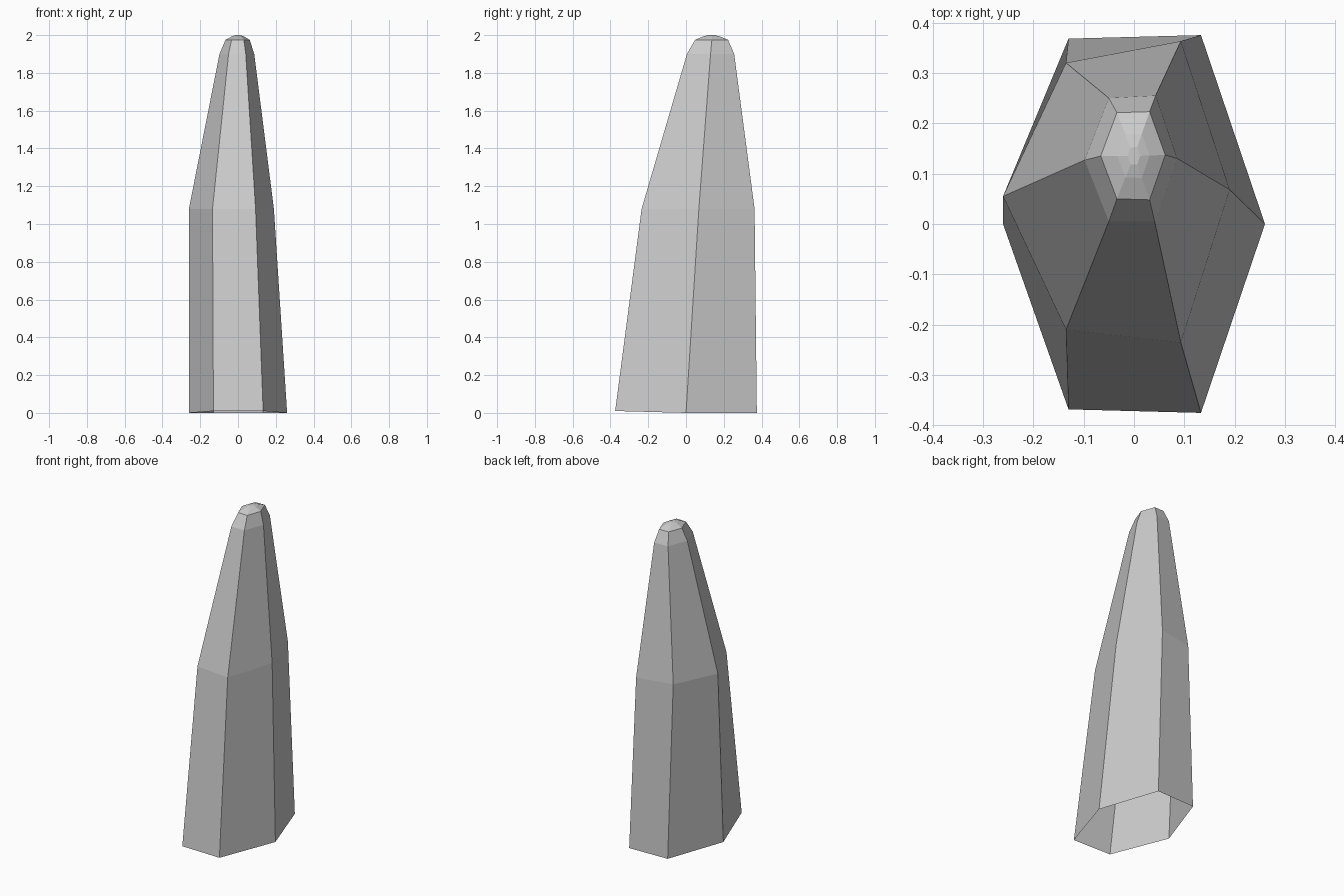
import bpy, bmesh

if "Cube" in bpy.data.objects:
    bpy.data.objects.remove(bpy.data.objects["Cube"])

# Six-sided rings from base to tip: height and (x, y) corners
rings = [
    (0.00, [(.26, 0), (.133, .375), (-.13, .368), (-.26, 0), (-.13, -.368), (.133, -.375)]),
    (1.08, [(.19, .068), (.093, .363), (-.135, .32), (-.26, .055), (-.135, -.21), (.093, -.235)]),
    (1.90, [(.086, .13), (.043, .255), (-.05, .25), (-.098, .127), (-.05, .005), (.041, .005)]),
    (1.975, [(.062, .137), (.031, .223), (-.034, .221), (-.066, .135), (-.034, .05), (.031, .048)]),
]
# Shallow domed tip: shrink the last ring towards its centre
for z, s in ((1.993, 0.5), (2.0, 0.2)):
    rings.append((z, [(x * s, .135 + (y - .135) * s) for x, y in rings[3][1]]))

bm = bmesh.new()
loops = []
for z, corners in rings:
    # the front edge of the base is lifted very slightly
    loops.append([bm.verts.new((x, y, 0.01 if z == 0 and y < -.1 else z)) for x, y in corners])

# Side walls, open underneath
for low, high in zip(loops, loops[1:]):
    for i in range(6):
        j = (i + 1) % 6
        bm.faces.new((low[i], low[j], high[j], high[i]))
bm.faces.new(loops[-1])

mesh = bpy.data.meshes.new("spike")
bm.to_mesh(mesh)
bm.free()
spike = bpy.data.objects.new("spike", mesh)
bpy.context.collection.objects.link(spike)
